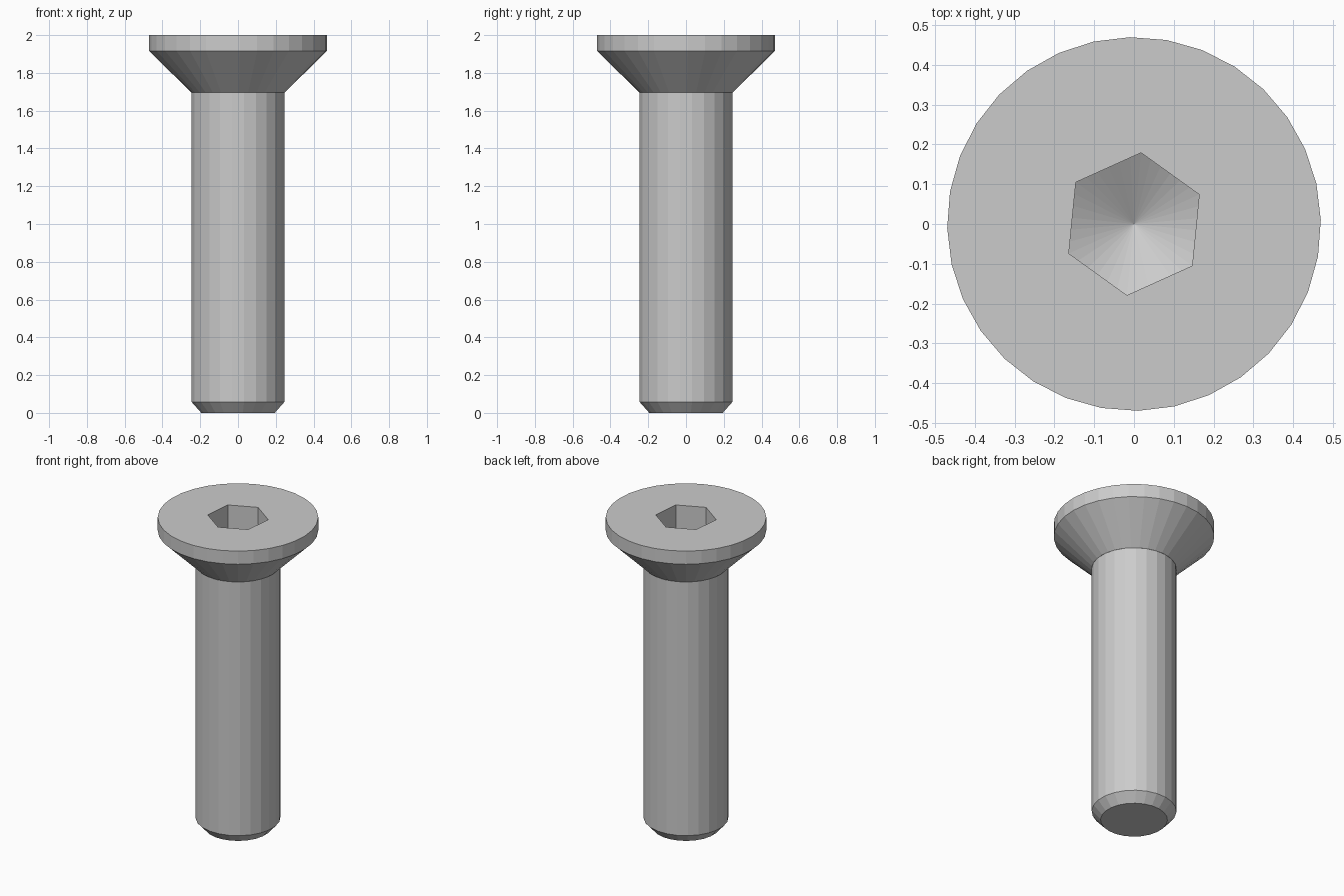
import bpy
import bmesh
from math import cos, sin, radians, tau

cube = bpy.data.objects.get("Cube")
if cube:
    bpy.data.objects.remove(cube, do_unlink=True)

steel = bpy.data.materials.new("steel grey")
steel.use_nodes = True
grey = (0.6, 0.6, 0.6, 1.0)
steel.diffuse_color = grey
steel.node_tree.nodes["Principled BSDF"].inputs["Base Color"].default_value = grey


def finish(name, bm):
    """Turn a bmesh into a flat-shaded steel object."""
    bmesh.ops.recalc_face_normals(bm, faces=bm.faces)
    mesh = bpy.data.meshes.new(name)
    bm.to_mesh(mesh)
    bm.free()
    mesh.materials.append(steel)
    obj = bpy.data.objects.new(name, mesh)
    bpy.context.collection.objects.link(obj)
    return obj


def skin(bm, rings):
    """Join successive rings of vertices with quads."""
    for low, high in zip(rings, rings[1:]):
        n = len(low)
        for i in range(n):
            j = (i + 1) % n
            bm.faces.new((low[i], low[j], high[j], high[i]))


def turned(name, profile, sides, turn, cap_top=True):
    """Faceted solid of revolution from (radius, height) pairs."""
    bm = bmesh.new()
    angles = [radians(turn) + tau * i / sides for i in range(sides)]
    rings = [[bm.verts.new((r * cos(a), r * sin(a), z)) for a in angles]
             for r, z in profile]
    skin(bm, rings)
    bm.faces.new(rings[0])
    if cap_top:
        bm.faces.new(rings[-1])
    return finish(name, bm)


# Shank with chamfered tip, and countersunk head
HEAD_BASE = 1.697
turned("shank", [(0.196, 0), (0.248, 0.058), (0.248, HEAD_BASE)], 24, 7.5, False)
head = turned("countersunk_head",
              [(0.248, HEAD_BASE), (0.47, 1.915), (0.47, 2)], 32, 1.2)

# Hex socket cutter: straight walls ending in a shallow drill point
SOCKET_R, APEX, SLOPE, STEPS = 0.18, 1.715, 0.577, 6
corners = [(SOCKET_R * cos(a), SOCKET_R * sin(a))
           for a in (radians(24.3) + tau * k / 6 for k in range(6))]
outline = []
for k, (x, y) in enumerate(corners):
    nx, ny = corners[(k + 1) % 6]
    for s in range(STEPS):
        t = s / STEPS
        outline.append((x + (nx - x) * t, y + (ny - y) * t))

bm = bmesh.new()
floor = [bm.verts.new((x, y, APEX + SLOPE * (x * x + y * y) ** 0.5)) for x, y in outline]
rim = [bm.verts.new((x, y, 2.1)) for x, y in outline]
skin(bm, [floor, rim])
bm.faces.new(rim)
tip = bm.verts.new((0, 0, APEX))
for i, v in enumerate(floor):
    bm.faces.new((v, tip, floor[(i + 1) % len(floor)]))
cutter = finish("socket_cutter", bm)
cutter.hide_render = True

# Cut the socket, then discard the cutter
cut = head.modifiers.new("hex_socket", 'BOOLEAN')
cut.operation = 'DIFFERENCE'
cut.solver = 'EXACT'
cut.object = cutter
bpy.context.view_layer.objects.active = head
bpy.ops.object.modifier_apply(modifier=cut.name)
bpy.data.objects.remove(cutter, do_unlink=True)
